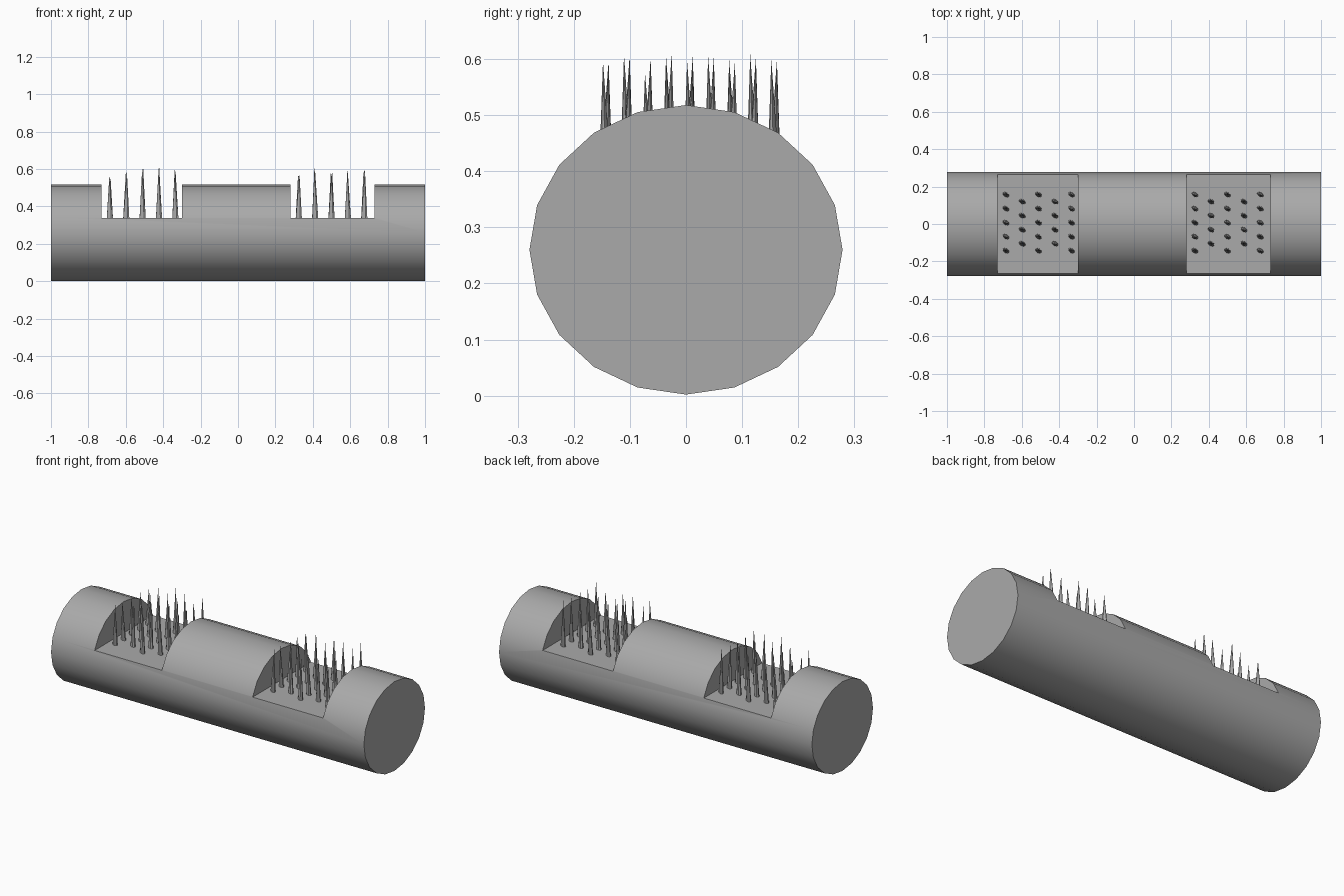
import bpy
import math
import random
from mathutils import Matrix, Vector

random.seed(4)
if "Cube" in bpy.data.objects:
    bpy.data.objects.remove(bpy.data.objects["Cube"])

grey = bpy.data.materials.new("plain_grey")
grey.use_nodes = True
GREY = (0.4, 0.4, 0.4, 1)
grey.diffuse_color = GREY
grey.node_tree.nodes["Principled BSDF"].inputs["Base Color"].default_value = GREY

FLOOR = 0.337
RECESSES = {"right": (-0.73, -0.30), "left": (0.28, 0.73)}
# Centre of the first spike column and tip height of each column
SPIKES = {
    "right": (-0.685, (0.565, 0.59, 0.605, 0.61, 0.60)),
    "left": (0.325, (0.58, 0.61, 0.59, 0.60, 0.60)),
}


def smooth(obj):
    bpy.ops.object.select_all(action='DESELECT')
    obj.select_set(True)
    bpy.context.view_layer.objects.active = obj
    bpy.ops.object.shade_smooth_by_angle(angle=math.radians(30))


# Slightly flattened round bar lying along x
bpy.ops.mesh.primitive_cylinder_add(vertices=20, radius=1, depth=2)
bar = bpy.context.object
bar.name = "bar"
bar.data.transform(Matrix.Rotation(math.pi / 2, 4, 'Y'))
bar.data.transform(Matrix.Diagonal((1, 0.279, 0.258, 1)))
bar.data.transform(Matrix.Translation((0, 0, 0.26)))
bar.data.materials.append(grey)

# Two flat-bottomed recesses cut across the top
for x0, x1 in RECESSES.values():
    bpy.ops.mesh.primitive_cube_add(size=1, location=((x0 + x1) / 2, 0, FLOOR + 0.5))
    cutter = bpy.context.object
    cutter.scale = (x1 - x0, 1, 1)
    cutter.hide_render = True
    cut = bar.modifiers.new("recess", 'BOOLEAN')
    cut.operation = 'DIFFERENCE'
    cut.solver = 'EXACT'
    cut.object = cutter
    bpy.context.view_layer.objects.active = bar
    bpy.ops.object.modifier_apply(modifier=cut.name)
    bpy.data.objects.remove(cutter)
smooth(bar)


def add_spike(name, x, y, tip):
    """Thin leaning spike with a narrow oval base, set on the recess floor."""
    height = tip - FLOOR
    bpy.ops.mesh.primitive_cone_add(vertices=8, radius1=1, radius2=0, depth=1)
    spike = bpy.context.object
    spike.name = name
    mesh = spike.data
    mesh.transform(Matrix.Translation((0, 0, 0.5)))
    mesh.transform(Matrix.Diagonal((0.019, 0.012, height, 1)))
    mesh.transform(Matrix.Rotation(math.radians(-30), 4, 'Z'))
    lean = Vector((random.uniform(-0.004, 0.004), random.choice((-0.005, 0.005)), 0))
    for v in mesh.vertices:
        v.co += lean * (v.co.z / height)
    mesh.transform(Matrix.Translation((x, y, FLOOR)))
    mesh.materials.append(grey)
    smooth(spike)


# Staggered columns of five and four spikes
for side, (start, tips) in SPIKES.items():
    for col, tip in enumerate(tips):
        rows = 5 - col % 2
        for row in range(rows):
            y = 0.007 + (row - (rows - 1) / 2) * 0.075
            add_spike(f"{side}_spike_{col}_{row}", start + col * 0.0875, y,
                      tip - random.uniform(0, 0.015))
